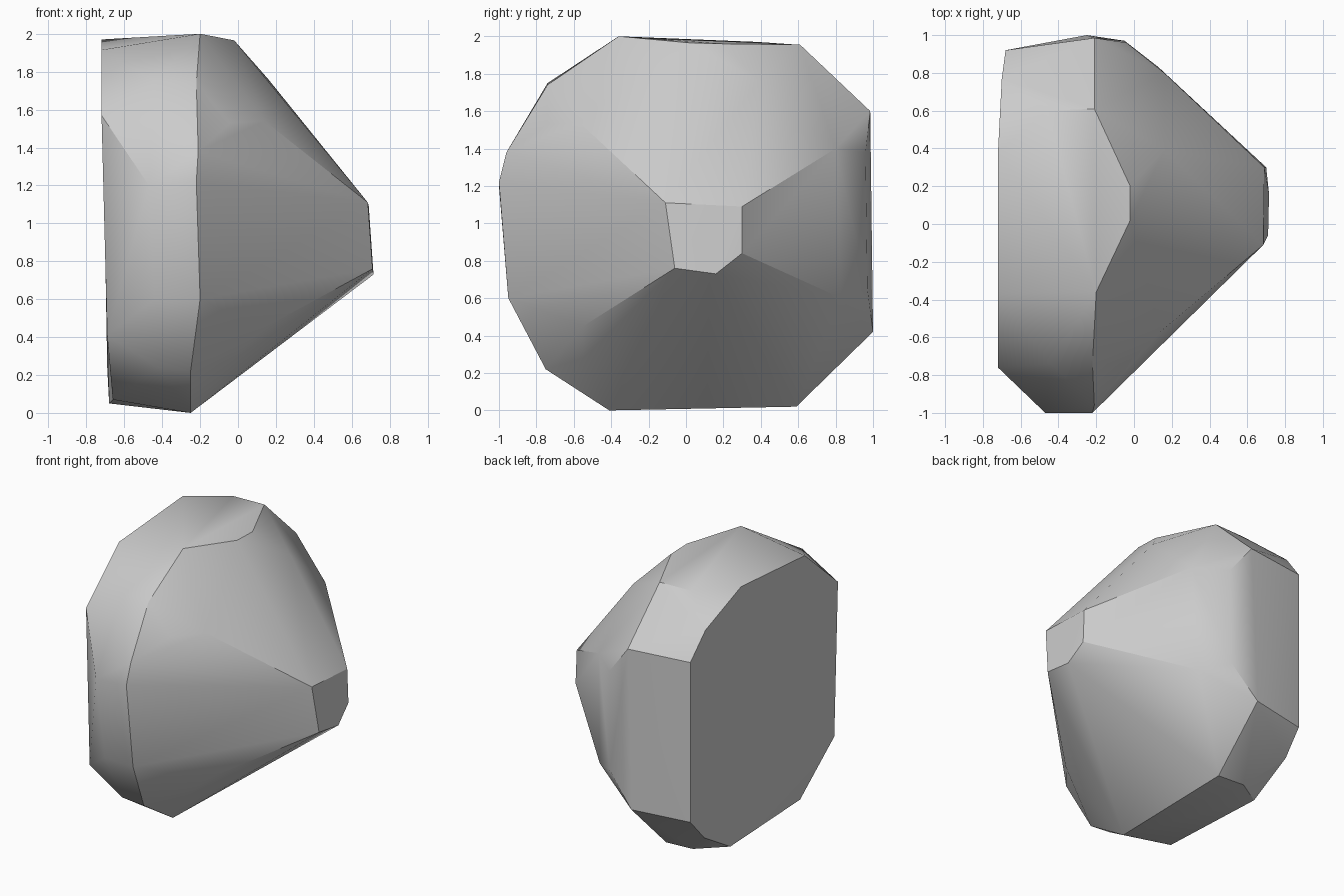
import bpy
import bmesh
import math
from mathutils import Vector

# Remove only the default cube
default_cube = bpy.data.objects.get("Cube")
if default_cube is not None:
    bpy.data.objects.remove(default_cube, do_unlink=True)


def make_material(name, color):
    """One flat colour for both viewport and render."""
    material = bpy.data.materials.new(name)
    material.use_nodes = True
    material.diffuse_color = color
    shader = material.node_tree.nodes["Principled BSDF"]
    shader.inputs["Base Color"].default_value = color
    shader.inputs["Roughness"].default_value = 0.9
    return material


# Corners of the chipped stone, grouped by the facet they bound
facet_corners = {
    # Nearly level crown
    "crown": [(-.2, -.36, 2), (-.72, -.37, 1.915), (-.72, .38, 1.97),
              (-.46, .6, 1.955), (-.21, .61, 1.955),
              (-.02, .2, 1.96), (-.02, .02, 1.965)],
    # Sloping chip behind the crown
    "rear_chip": [(-.7, .77, 1.79), (-.68, .92, 1.6), (-.21, .985, 1.6)],
    # Shoulders under the crown
    "shoulders": [(.16, .39, 1.76), (-.44, -.74, 1.75), (-.22, -.74, 1.74),
                  (-.04, -.74, 1.53), (-.21, -.96, 1.38),
                  (-.72, -.76, 1.57)],
    # Small blunt tip at the side
    "tip": [(.69, .3, 1.09), (.685, -.11, 1.11), (.71, -.06, .76),
            (.715, .16, .73), (.7, .3, .84)],
    # Broad front facet and the narrow strip next to it
    "front": [(.14, -.57, 1.54), (.14, -.55, .45), (-.2, -.95, .6),
              (-.22, -1, 1.22), (-.47, -1, 1.2), (-.44, -.94, .6)],
    # Broad rear facet
    "rear": [(.16, .8, 1.4), (.13, .83, .6), (-.04, .96, 1.38),
             (-.05, .97, .65), (-.25, 1, .42), (-.68, .92, .41)],
    # Undercut corners and the resting face
    "underside": [(-.69, -.76, .41), (-.42, -.76, .24), (-.25, -.75, .22),
                  (-.03, -.55, .28), (-.25, -.41, 0), (-.66, -.4, .07),
                  (-.68, .45, .05), (-.47, .59, .03), (-.25, .59, .02),
                  (-.69, .77, .24)],
}

# Wrap all facet corners in one closed convex shell
shell = bmesh.new()
for corners in facet_corners.values():
    for corner in corners:
        shell.verts.new(Vector(corner))
hull = bmesh.ops.convex_hull(shell, input=shell.verts[:])
leftover = {item for key in ("geom_interior", "geom_unused")
            for item in hull[key] if isinstance(item, bmesh.types.BMVert)}
bmesh.ops.delete(shell, geom=list(leftover), context="VERTS")

# Merge nearly flat triangles into clean facets
bmesh.ops.dissolve_limit(shell, angle_limit=math.radians(2),
                         verts=shell.verts[:], edges=shell.edges[:])
bmesh.ops.recalc_face_normals(shell, faces=shell.faces[:])

mesh = bpy.data.meshes.new("rock")
shell.to_mesh(mesh)
shell.free()

rock = bpy.data.objects.new("rock", mesh)
bpy.context.collection.objects.link(rock)
mesh.materials.append(make_material("stone_grey", (.6, .6, .6, 1)))

# Soften shallow facet borders, keep the steep ones crisp
bpy.ops.object.select_all(action="DESELECT")
rock.select_set(True)
bpy.context.view_layer.objects.active = rock
bpy.ops.object.shade_smooth_by_angle(angle=math.radians(30))
